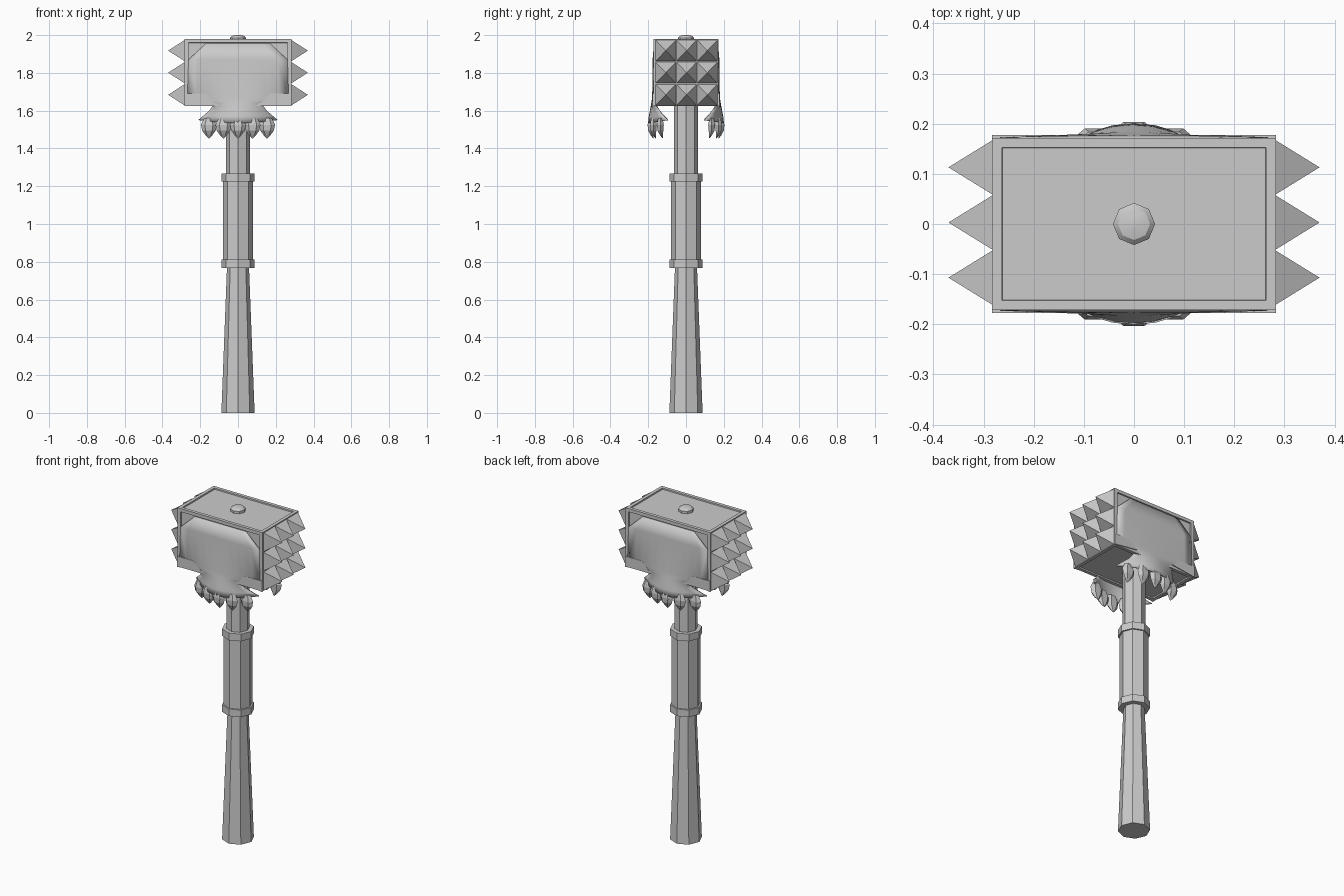
import bpy, bmesh
from math import pi, cos, sin

if "Cube" in bpy.data.objects:
    bpy.data.objects.remove(bpy.data.objects["Cube"])


def make(name, bm, smooth=False):
    bmesh.ops.recalc_face_normals(bm, faces=bm.faces)
    me = bpy.data.meshes.new(name)
    bm.to_mesh(me)
    bm.free()
    ob = bpy.data.objects.new(name, me)
    bpy.context.collection.objects.link(ob)
    if smooth:
        bpy.ops.object.select_all(action='DESELECT')
        ob.select_set(True)
        bpy.context.view_layer.objects.active = ob
        bpy.ops.object.shade_smooth_by_angle(angle=0.6)
    return ob


def lathe(bm, profile, n=8, cx=0, cy=0, sy=1.0, turn=0.0):
    """Closed n-sided solid; profile rows are (radius, z, y shift)."""
    rings = []
    for r, z, dy in profile:
        rings.append([bm.verts.new((cx + r * cos(turn + 2 * pi * i / n),
                                    cy + dy + sy * r * sin(turn + 2 * pi * i / n), z))
                      for i in range(n)])
    for a, b in zip(rings, rings[1:]):
        for i in range(n):
            j = (i + 1) % n
            bm.faces.new((a[i], a[j], b[j], b[i]))
    bm.faces.new(rings[0])
    bm.faces.new(rings[-1])


def turned(name, *profile, smooth=False):
    bm = bmesh.new()
    lathe(bm, [(r, z, 0) for r, z in profile])
    return make(name, bm, smooth)


# Handle, grip and collars
turned("lower_handle", (.088, 0), (.058, .78))
turned("grip", (.079, .79), (.079, 1.25))
turned("upper_shaft", (.064, 1.25), (.064, 1.66))
for label, z in (("lower_collar", .768), ("upper_collar", 1.225)):
    turned(label, (.088, z), (.088, z + .043))

# Head block with shallow recessed panels on top, front, back and underside
bm = bmesh.new()
bmesh.ops.create_cube(bm, size=1)
for v in bm.verts:
    v.co = (v.co.x * .566, v.co.y * .344, 1.803 + v.co.z * .354)
bmesh.ops.recalc_face_normals(bm, faces=bm.faces)
panels = [f for f in bm.faces if abs(f.normal.x) < .5]
bmesh.ops.inset_individual(bm, faces=panels, thickness=.028)
bmesh.ops.inset_individual(bm, faces=panels, thickness=.001, depth=-.008)
make("hammer_head", bm)
turned("top_stud", (.042, 1.965), (.042, 1.986), (.032, 1.996), (.012, 2.0), smooth=True)

# Pyramid spikes, three by three on each striking end
bm = bmesh.new()
for s in (-1, 1):
    for i in (-1, 0, 1):
        for j in (-1, 0, 1):
            y, z = .003 + i * .11, 1.801 + j * .117
            base = [bm.verts.new((s * .281, y + a * .055, z + b * .057))
                    for a, b in ((-1, -1), (1, -1), (1, 1), (-1, 1))]
            tip = bm.verts.new((s * .37, y, z))
            bm.faces.new(base)
            for k in range(4):
                bm.faces.new((base[k], base[(k + 1) % 4], tip))
make("end_spikes", bm)

# Face plates flaring into a curved skirt: (z, half width, y centre, y edge)
rows = [(1.955, .17, .166, .166), (1.87, .262, .173, .169),
        (1.67, .268, .175, .169), (1.64, .125, .180, .165),
        (1.60, .15, .187, .142), (1.57, .185, .193, .115),
        (1.535, .208, .197, .095)]
N = 10
for label, s in (("front", -1), ("back", 1)):
    bm = bmesh.new()
    grid = []
    for z, w, yc, ye in rows:
        ts = [2 * i / N - 1 for i in range(N + 1)]
        rise = .015 if z < 1.55 else 0
        grid.append([bm.verts.new((w * t, s * (yc + (ye - yc) * t * t), z + rise * t * t))
                     for t in ts])
    for a, b in zip(grid, grid[1:]):
        for i in range(N):
            bm.faces.new((a[i], a[i + 1], b[i + 1], b[i]))
    plate = make(label + "_face_plate", bm, True)
    mod = plate.modifiers.new("thickness", 'SOLIDIFY')
    mod.thickness = .008
    mod.offset = 0

    # Lower corner points of the face plate
    bm = bmesh.new()
    for m in (-1, 1):
        outline = [(.283, 1.69), (.283, 1.625), (.125, 1.645), (.17, 1.69)]
        f = bm.faces.new([bm.verts.new((m * x, s * .168, z)) for x, z in outline])
        out = bmesh.ops.extrude_face_region(bm, geom=[f])['geom']
        for v in out:
            if isinstance(v, bmesh.types.BMVert):
                v.co.y = s * .177
    make(label + "_corner_points", bm)

    # Hanging leaf-shaped teeth along the skirt
    bm = bmesh.new()
    for k in range(-2, 3):
        x = k * .077
        y = s * (.185 - .075 * (x / .19) ** 2)
        lathe(bm, [(.026, 1.56, 0), (.042, 1.525, 0), (.036, 1.495, 0),
                   (.018, 1.47, -s * .006), (.001, 1.452, -s * .012)],
              n=6, cx=x, cy=y, sy=.5)
    make(label + "_teeth", bm)
